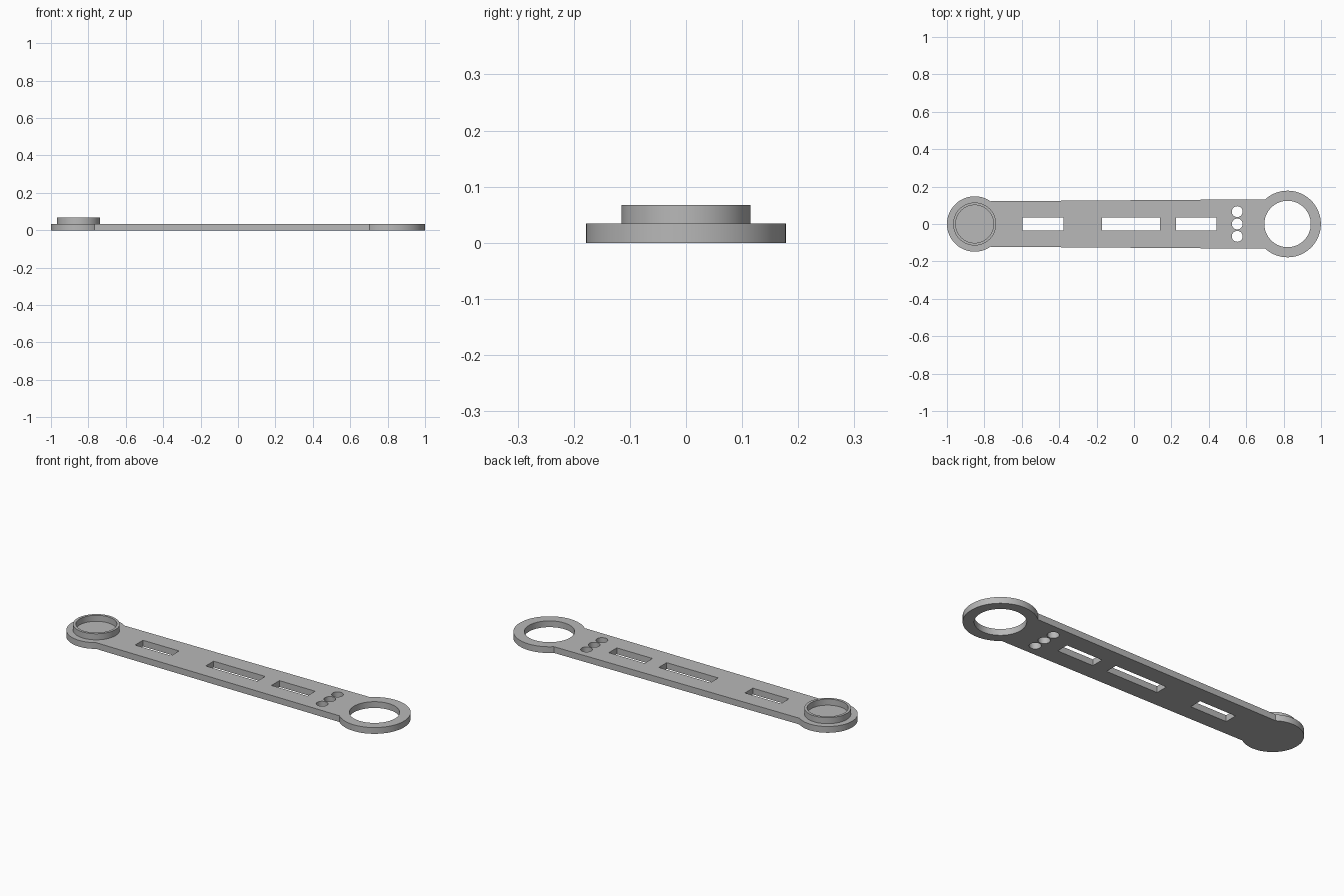
import bpy, bmesh, math

cube = bpy.data.objects.get("Cube")
if cube:
    bpy.data.objects.remove(cube, do_unlink=True)

THICK = 0.034      # plate thickness
TOP = 0.067        # top of the raised collar
LEFT_X, RIGHT_X = -0.852, 0.821

grey = bpy.data.materials.new("plain grey")
grey.use_nodes = True
colour = (0.48, 0.48, 0.48, 1)
grey.diffuse_color = colour
grey.node_tree.nodes["Principled BSDF"].inputs["Base Color"].default_value = colour


def prism(name, points, z0, z1):
    """Extrude a flat outline from z0 to z1."""
    bm = bmesh.new()
    face = bm.faces.new([bm.verts.new((x, y, z0)) for x, y in points])
    new = bmesh.ops.extrude_face_region(bm, geom=[face])["geom"]
    for v in new:
        if isinstance(v, bmesh.types.BMVert):
            v.co.z = z1
    bmesh.ops.recalc_face_normals(bm, faces=bm.faces)
    mesh = bpy.data.meshes.new(name)
    bm.to_mesh(mesh)
    bm.free()
    mesh.materials.append(grey)
    obj = bpy.data.objects.new(name, mesh)
    bpy.context.collection.objects.link(obj)
    return obj


def circle(x, y, r, n=96):
    return [(x + r * math.cos(math.tau * i / n), y + r * math.sin(math.tau * i / n))
            for i in range(n)]


def rect(x0, x1, half):
    return [(x0, -half), (x1, -half), (x1, half), (x0, half)]


def combine(target, other, operation):
    """Apply a boolean and discard the helper."""
    bpy.context.view_layer.objects.active = target
    mod = target.modifiers.new("boolean", "BOOLEAN")
    mod.operation, mod.solver, mod.object = operation, "EXACT", other
    bpy.ops.object.modifier_apply(modifier=mod.name)
    bpy.data.objects.remove(other, do_unlink=True)


def smooth(obj):
    bpy.ops.object.select_all(action="DESELECT")
    obj.select_set(True)
    bpy.context.view_layer.objects.active = obj
    bpy.ops.object.shade_smooth_by_angle(angle=math.radians(30))


# Arm: slightly tapered bar with a round end on each side
arm = prism("arm_plate", [(LEFT_X, -0.121), (RIGHT_X, -0.133),
                          (RIGHT_X, 0.133), (LEFT_X, 0.121)], 0, THICK)
combine(arm, prism("left_end", circle(LEFT_X, 0, 0.148), 0, THICK), "UNION")
combine(arm, prism("right_end", circle(RIGHT_X, 0, 0.178), 0, THICK), "UNION")

# Through openings: large eye, three slots and a row of small holes
openings = [circle(RIGHT_X, 0, 0.124)]
openings += [rect(x0, x1, 0.034) for x0, x1 in
             ((-0.595, -0.378), (-0.17, 0.14), (0.225, 0.44))]
openings += [circle(0.552, y, 0.029, 48) for y in (-0.066, 0, 0.066)]
for outline in openings:
    combine(arm, prism("cutter", outline, -0.1, 0.1), "DIFFERENCE")
smooth(arm)

# Raised collar on the closed end
collar = prism("raised_collar", circle(LEFT_X, 0, 0.115), THICK, TOP)
combine(collar, prism("cutter", circle(LEFT_X, 0, 0.101), 0, 0.1), "DIFFERENCE")
smooth(collar)
